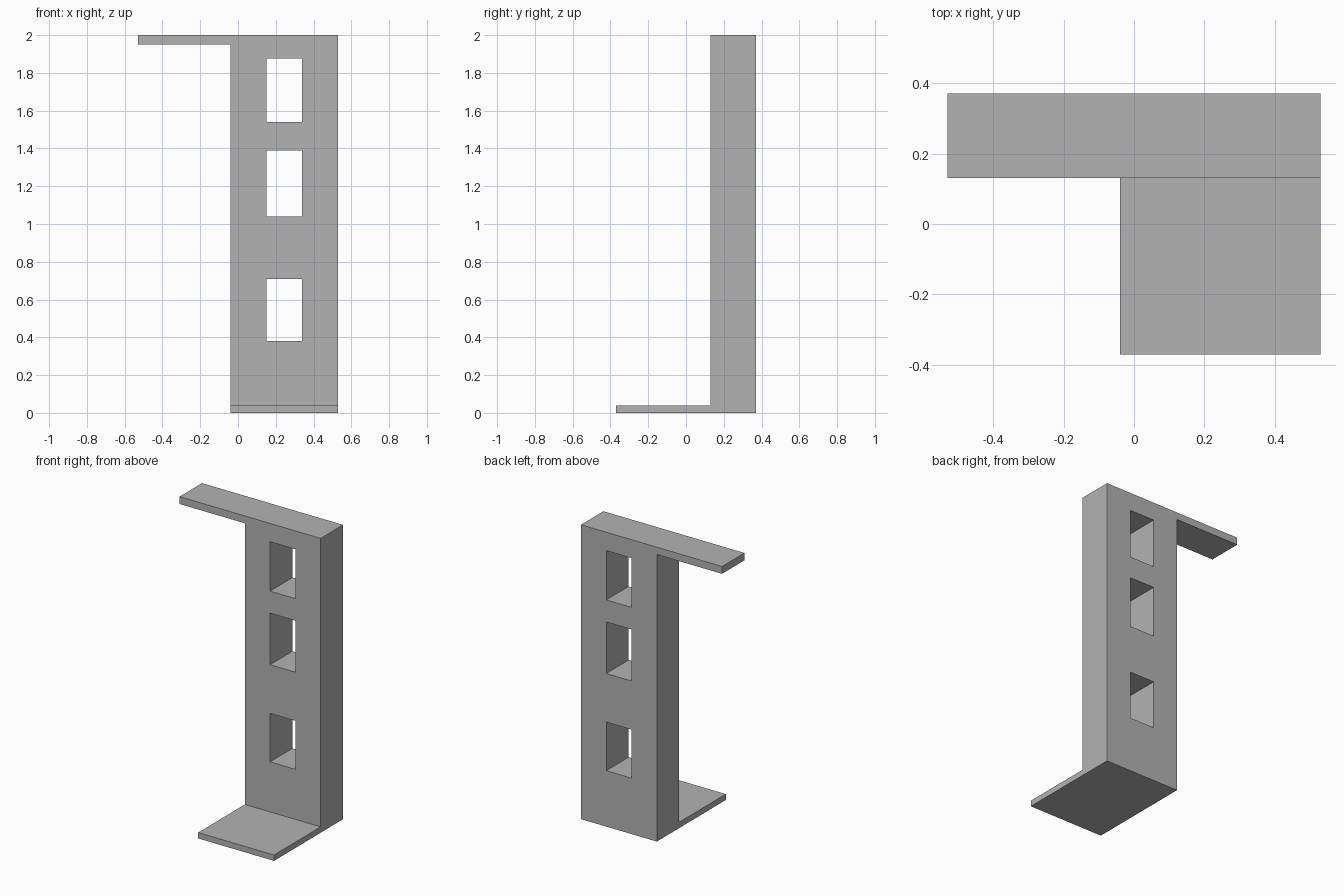
import bpy
import bmesh

cube = bpy.data.objects.get("Cube")
if cube:
    bpy.data.objects.remove(cube, do_unlink=True)

# Single plain grey
grey = bpy.data.materials.new("plain_grey")
grey.use_nodes = True
colour = (0.45, 0.45, 0.45, 1)
grey.diffuse_color = colour
grey.node_tree.nodes["Principled BSDF"].inputs["Base Color"].default_value = colour

# Main dimensions
FRONT, WALL_FRONT, BACK = -0.37, 0.13, 0.37
ARM_END, WALL_X, HOLE_X, HOLE_END, SIDE = -0.53, -0.04, 0.15, 0.34, 0.53
PLATE_TOP, ARM_BOTTOM, TOP = 0.04, 1.95, 2.0
OPENINGS = [(0.38, 0.71), (1.04, 1.39), (1.54, 1.875)]

x_cuts = [ARM_END, WALL_X, HOLE_X, HOLE_END, SIDE]
z_cuts = sorted([0, PLATE_TOP, ARM_BOTTOM, TOP] + [z for pair in OPENINGS for z in pair])


def is_solid(x, z):
    """Tell whether a cell of the front elevation is filled."""
    if x < WALL_X:
        return z > ARM_BOTTOM
    in_hole = HOLE_X < x < HOLE_END and any(a < z < b for a, b in OPENINGS)
    return not in_hole


def extrude(bm, faces, y_from, y_to):
    """Push faces along y."""
    new = bmesh.ops.extrude_face_region(bm, geom=faces)["geom"]
    verts = [v for v in new if isinstance(v, bmesh.types.BMVert)]
    bmesh.ops.translate(bm, verts=verts, vec=(0, y_to - y_from, 0))
    return [f for f in new if isinstance(f, bmesh.types.BMFace)]


bm = bmesh.new()

# Front elevation of the wall and the top arm, with the openings left out
for x0, x1 in zip(x_cuts, x_cuts[1:]):
    for z0, z1 in zip(z_cuts, z_cuts[1:]):
        if is_solid((x0 + x1) / 2, (z0 + z1) / 2):
            corners = [(x0, z0), (x1, z0), (x1, z1), (x0, z1)]
            bm.faces.new([bm.verts.new((x, BACK, z)) for x, z in corners])
bmesh.ops.remove_doubles(bm, verts=bm.verts, dist=0.0001)

# Wall thickness, keeping the back closed
back_faces = list(bm.faces)
bmesh.ops.duplicate(bm, geom=back_faces)
front_faces = extrude(bm, back_faces, BACK, WALL_FRONT)
bmesh.ops.remove_doubles(bm, verts=bm.verts, dist=0.0001)

# Foot plate grown from the lowest strip of the wall
strip = [f for f in front_faces if f.is_valid and f.calc_center_median().z < PLATE_TOP]
extrude(bm, strip, WALL_FRONT, FRONT)
bmesh.ops.recalc_face_normals(bm, faces=bm.faces)

mesh = bpy.data.meshes.new("bracket_wall")
bm.to_mesh(mesh)
bm.free()
mesh.materials.append(grey)
bracket = bpy.data.objects.new("bracket_wall", mesh)
bpy.context.collection.objects.link(bracket)
